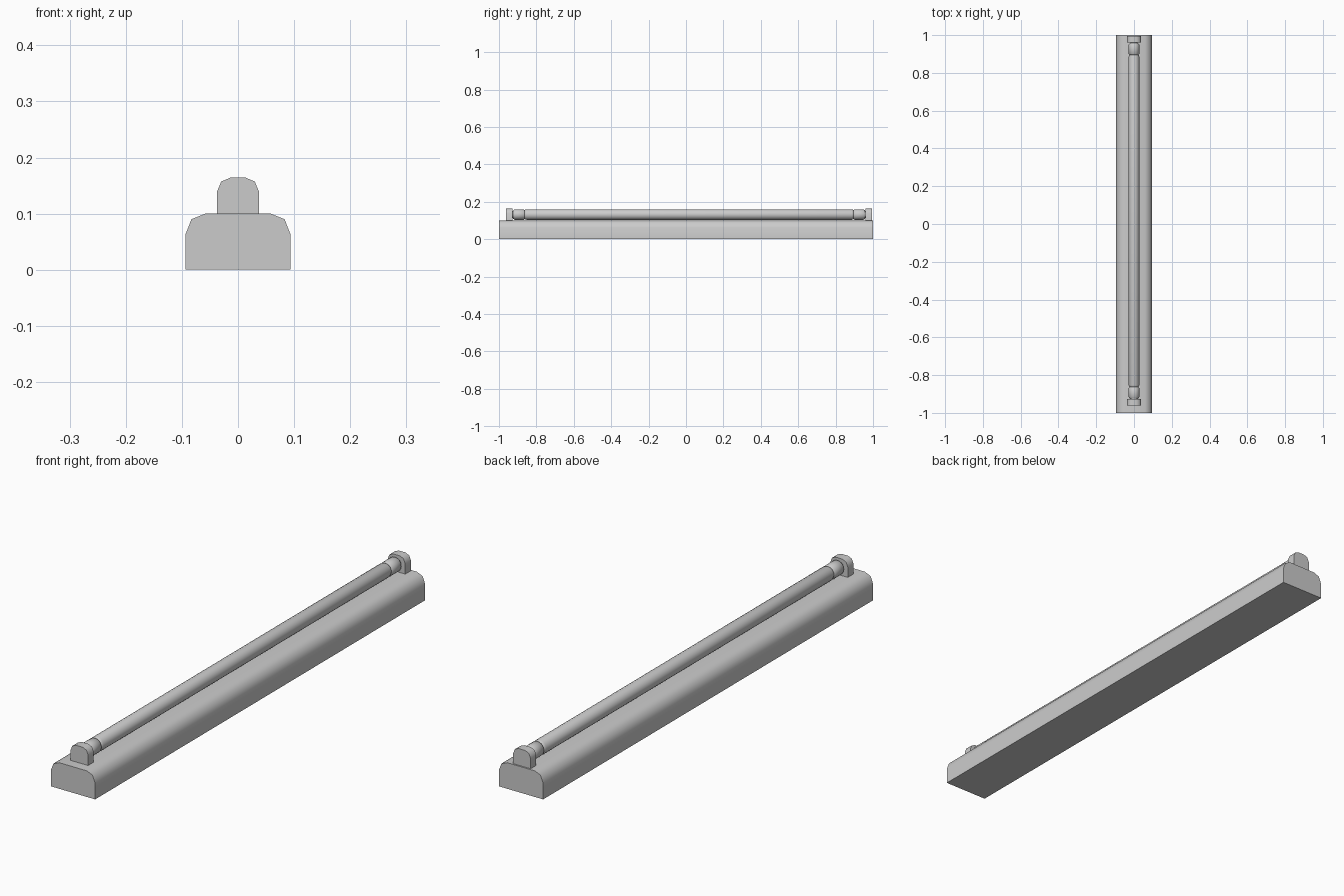
import bpy, bmesh
from math import radians, sin, cos, tau

if "Cube" in bpy.data.objects:
    bpy.data.objects.remove(bpy.data.objects["Cube"])


def finish(name, bm):
    bmesh.ops.recalc_face_normals(bm, faces=bm.faces)
    me = bpy.data.meshes.new(name)
    bm.to_mesh(me)
    bm.free()
    ob = bpy.data.objects.new(name, me)
    bpy.context.collection.objects.link(ob)
    bpy.ops.object.select_all(action='DESELECT')
    ob.select_set(True)
    bpy.context.view_layer.objects.active = ob
    bpy.ops.object.shade_smooth_by_angle(angle=radians(50))
    return ob


def extrude_profile(name, half, y0, y1):
    """Mirror a right-hand (x, z) outline and sweep it along y."""
    bm = bmesh.new()
    outline = half + [(-x, z) for x, z in reversed(half)]
    face = bm.faces.new([bm.verts.new((x, y0, z)) for x, z in outline])
    ext = bmesh.ops.extrude_face_region(bm, geom=[face])
    verts = [v for v in ext['geom'] if isinstance(v, bmesh.types.BMVert)]
    bmesh.ops.translate(bm, verts=verts, vec=(0, y1 - y0, 0))
    return finish(name, bm)


def lathe_y(name, profile, z, sides=20):
    """Closed round body along y from (y, radius) pairs."""
    bm = bmesh.new()
    rings = [[bm.verts.new((r * cos(tau * i / sides), y, z + r * sin(tau * i / sides)))
              for i in range(sides)] for y, r in profile]
    for a, b in zip(rings, rings[1:]):
        for i in range(sides):
            j = (i + 1) % sides
            bm.faces.new((a[i], a[j], b[j], b[i]))
    bm.faces.new(rings[0])
    bm.faces.new(rings[-1])
    return finish(name, bm)


MID = 0.0165     # the lamp sits slightly off-centre on the housing
AXIS = 0.132     # height of the lamp axis

# Housing with softened upper corners
extrude_profile("housing", [(0.094, 0), (0.094, 0.062), (0.083, 0.09), (0.058, 0.1)], -1, 1)

# Glass tube with rounded shoulders
tube = [(0.872, 0.021), (0.877, 0.0255), (0.868, 0.028)]
tube = [(0.881, 0.020), (0.878, 0.025), (0.870, 0.028)]
lathe_y("tube", [(MID - y, r) for y, r in tube] + [(MID + y, r) for y, r in reversed(tube)], AXIS)

# End caps, contact pins and holders at both ends
for side, s in (("front", -1), ("back", 1)):
    cap = [(0.878, 0.022), (0.884, 0.028), (0.933, 0.028), (0.941, 0.022)]
    lathe_y(side + "_cap", [(MID + s * y, r) for y, r in cap], AXIS)
    lathe_y(side + "_pin", [(MID + s * 0.935, 0.018), (MID + s * 0.95, 0.018)], AXIS, 12)
    extrude_profile(side + "_holder",
                    [(0.037, 0.098), (0.037, 0.14), (0.030, 0.157), (0.014, 0.164)],
                    MID + s * 0.944, MID + s * 0.978)
